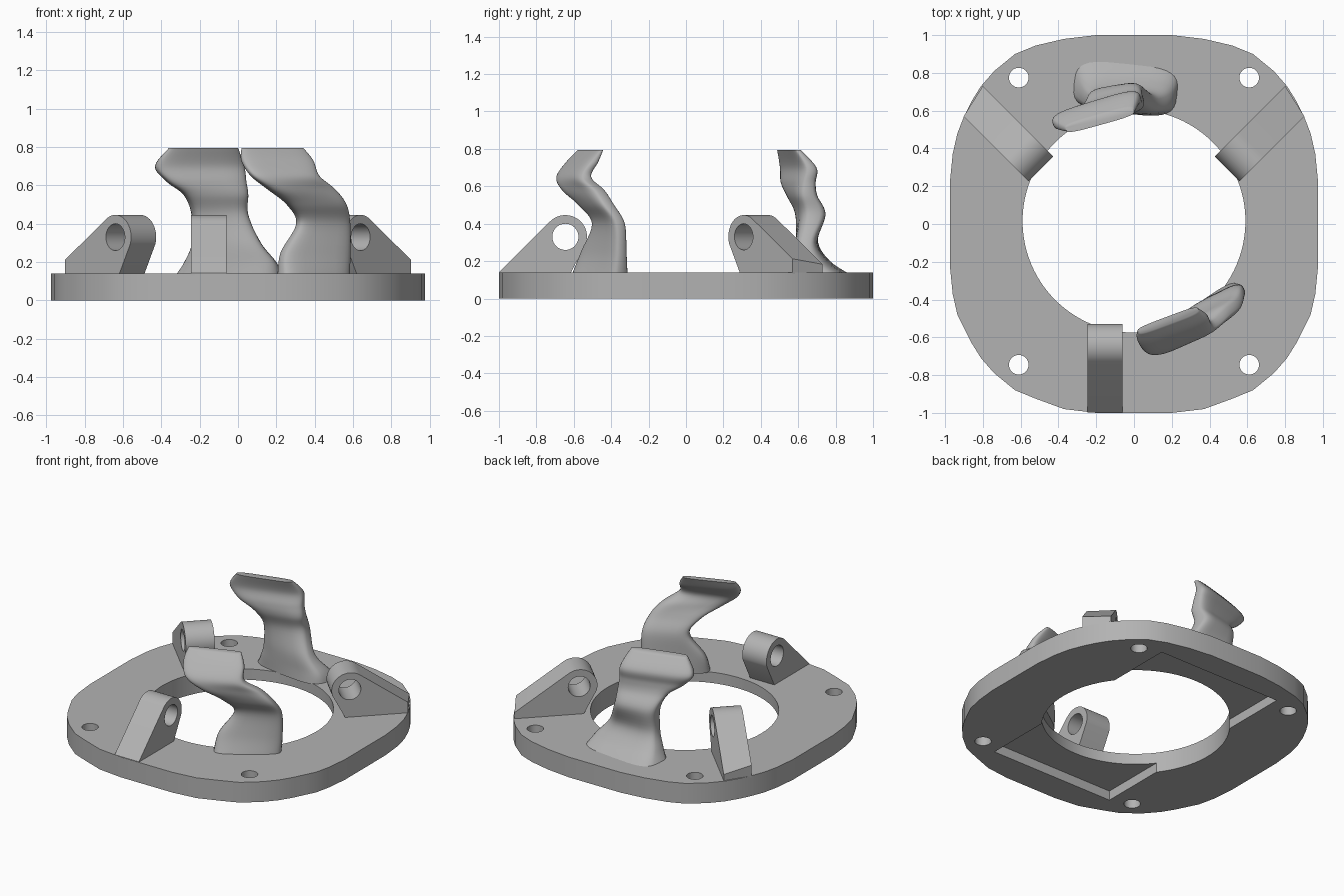
import bpy, bmesh, math
from mathutils import Vector, Matrix

cube = bpy.data.objects.get("Cube")
if cube:
    bpy.data.objects.remove(cube, do_unlink=True)

grey = bpy.data.materials.new("plain_grey")
grey.use_nodes = True
COLOUR = (0.45, 0.45, 0.45, 1)
grey.diffuse_color = COLOUR
grey.node_tree.nodes["Principled BSDF"].inputs["Base Color"].default_value = COLOUR

CY = 0.015      # centre of the ring opening in y
TOP = 0.14      # top of the plate


def finish(bm, name, angle=30):
    bmesh.ops.recalc_face_normals(bm, faces=bm.faces)
    mesh = bpy.data.meshes.new(name)
    bm.to_mesh(mesh)
    bm.free()
    mesh.materials.append(grey)
    obj = bpy.data.objects.new(name, mesh)
    bpy.context.collection.objects.link(obj)
    smooth(obj, angle)
    return obj


def smooth(obj, angle):
    bpy.ops.object.select_all(action="DESELECT")
    obj.select_set(True)
    bpy.context.view_layer.objects.active = obj
    bpy.ops.object.shade_smooth_by_angle(angle=math.radians(angle))


def prism(bottom, top):
    """Closed solid between two matching rings of points."""
    bm = bmesh.new()
    a = [bm.verts.new(p) for p in bottom]
    b = [bm.verts.new(p) for p in top]
    bm.faces.new(a)
    bm.faces.new(b)
    for i in range(len(a)):
        j = (i + 1) % len(a)
        bm.faces.new((a[i], a[j], b[j], b[i]))
    return bm


def cylinder(radius, depth, matrix, segments):
    bm = bmesh.new()
    bmesh.ops.create_cone(bm, cap_ends=True, segments=segments, radius1=radius,
                          radius2=radius, depth=depth, matrix=matrix)
    return finish(bm, "cutter")


def cut(obj, cutters):
    """Subtract the cutters, bake the result and discard the cutters."""
    for c in cutters:
        c.hide_render = True
        mod = obj.modifiers.new("cut", "BOOLEAN")
        mod.operation, mod.solver, mod.object = "DIFFERENCE", "EXACT", c
    bpy.context.view_layer.objects.active = obj
    for mod in list(obj.modifiers):
        bpy.ops.object.modifier_apply(modifier=mod.name)
    for c in cutters:
        bpy.data.objects.remove(c, do_unlink=True)
    smooth(obj, 30)


# Base plate: rounded square with ring opening, bolt holes and underside pocket
quarter = [(.975, .22), (.96, .37), (.935, .48), (.90, .57), (.86, .65), (.81, .73),
           (.74, .81), (.63, .90), (.52, .945), (.37, .98), (.2, 1.0)]
upper = quarter + [(-x, y) for x, y in reversed(quarter)]
lower = [(x, -y + (.02 if .5 < y < .95 else 0)) for x, y in reversed(upper)]
outline = upper + lower
plate = finish(prism([(x, y, 0) for x, y in outline],
                     [(x, y, TOP) for x, y in outline]), "base_plate")
cutters = [cylinder(.59, 1, Matrix.Translation((0, CY, 0)), 96)]
for x in (-.61, .61):
    for y in (-.76, .76):
        cutters.append(cylinder(.052, 1, Matrix.Translation((x, y + CY, 0)), 32))
pocket = bmesh.new()
bmesh.ops.create_cube(pocket, size=1, matrix=Matrix.Translation((0, CY, .0))
                      @ Matrix.Diagonal((.94, 1.63, .13, 1)))
cutters.append(finish(pocket, "cutter"))
cut(plate, cutters)


# Hinge lugs: sloped brackets with a cross hole
def lug(name, turn, near, far, slope, ends):
    """near/far: side offsets; slope: outer face angle; ends: reach on each side."""
    ca, cz, r = .66, .33, .116
    rot = Matrix.Translation((0, CY, 0)) @ Matrix.Rotation(turn, 4, "Z")
    start, stop = math.pi / 2 - slope, math.radians(198)
    arc = [(ca + r * math.cos(t), cz + r * math.sin(t))
           for t in (start + (stop - start) * i / 24 for i in range(25))]
    rings = []
    for side, end in zip((near, far), ends):
        a, z = arc[0]
        z_end = max(z - (end - a) * math.tan(slope), TOP + .002)
        profile = arc + [(.635, TOP - .01), (end, TOP - .01), (end, z_end)]
        rings.append([rot @ Vector((side, -p, q)) for p, q in profile])
    obj = finish(prism(*rings), name)
    hole = rot @ Matrix.Translation((0, -ca, cz)) @ Matrix.Rotation(math.pi / 2, 4, "Y")
    cut(obj, [cylinder(.07, 2, hole, 40)])


lug("front_lug", 0, -.245, -.06, math.radians(45), (1.012, 1.012))
lug("right_lug", math.radians(-135), .06, .245, math.radians(35), (1.072, 1.03))
lug("left_lug", math.radians(135), -.06, -.245, math.radians(35), (1.072, 1.03))


# Curved clips: lofted blades rising from the plate
def spline(rows, t):
    """Smooth interpolation through the rows of numbers."""
    i = min(int(t), len(rows) - 2)
    f = t - i
    p0, p1, p2, p3 = (rows[min(max(k, 0), len(rows) - 1)] for k in range(i - 1, i + 3))
    return [b + .5 * f * (c - a + f * (2 * a - 5 * b + 4 * c - d + f * (3 * (b - c) + d - a)))
            for a, b, c, d in zip(p0, p1, p2, p3)]


def clip(name, rows, steps=6, count=32):
    """Rows: height, one end x y, other end x y, thickness."""
    bm = bmesh.new()
    rings = []
    total = (len(rows) - 1) * steps
    for s in range(total + 1):
        z, lx, ly, rx, ry, thick = spline(rows, s / steps)
        mid = Vector(((lx + rx) / 2, (ly + ry) / 2, z))
        half = Vector((rx - lx, ry - ly, 0)) / 2
        norm = Vector((-half.y, half.x, 0)).normalized() * thick / 2
        ring = []
        for k in range(count):
            c, d = math.cos(k * math.tau / count), math.sin(k * math.tau / count)
            u = math.copysign(abs(c) ** .5, c)
            v = math.copysign(abs(d) ** .6, d)
            ring.append(bm.verts.new(mid + half * u + norm * v))
        rings.append(ring)
    for a, b in zip(rings, rings[1:]):
        for k in range(count):
            j = (k + 1) % count
            bm.faces.new((a[k], a[j], b[j], b[k]))
    bm.faces.new(rings[0])
    bm.faces.new(rings[-1])
    finish(bm, name, 50)


clip("front_clip", [
    (.135, .22, -.58, .57, -.34, .13), (.25, .23, -.54, .58, -.34, .10),
    (.40, .31, -.48, .58, -.35, .09), (.50, .26, -.55, .56, -.41, .10),
    (.58, .16, -.64, .50, -.46, .10), (.65, .07, -.67, .42, -.53, .09),
    (.73, .02, -.62, .39, -.49, .08), (.795, .02, -.57, .34, -.45, .04)])
clip("back_clip", [
    (.135, -.32, .75, .23, .69, .27), (.20, -.28, .69, .20, .66, .18),
    (.30, -.24, .65, .12, .64, .12), (.45, -.24, .64, .05, .69, .14),
    (.55, -.28, .58, .05, .66, .12), (.62, -.37, .54, .04, .66, .11),
    (.70, -.43, .53, .03, .67, .10), (.795, -.36, .50, .0, .60, .05)])
